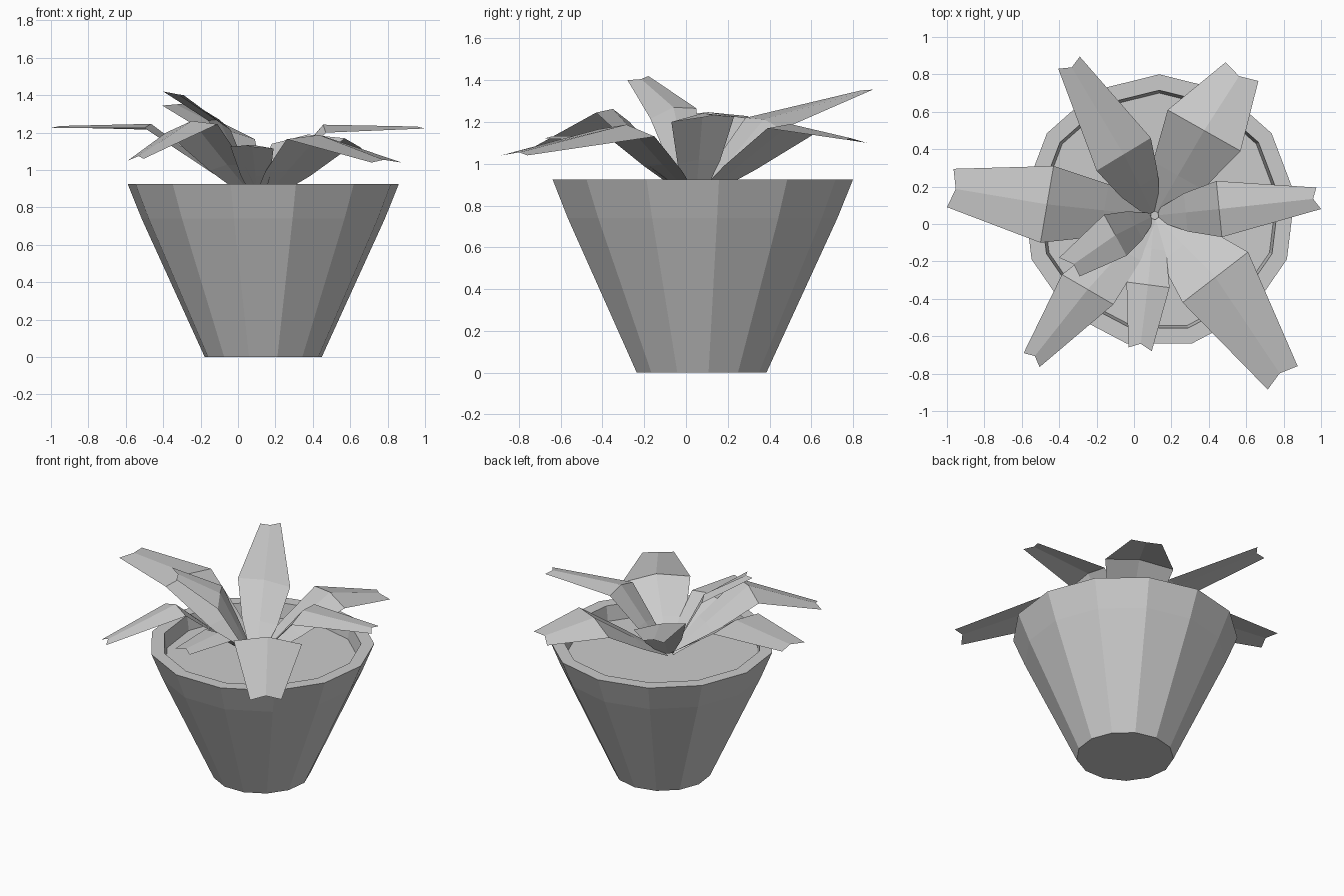
import bpy, math
from mathutils import Vector

if "Cube" in bpy.data.objects:
    bpy.data.objects.remove(bpy.data.objects["Cube"])

SIDES = 13
CX, CY = 0.135, 0.07


def make_object(name, verts, faces):
    mesh = bpy.data.meshes.new(name)
    mesh.from_pydata([tuple(v) for v in verts], [], faces)
    mesh.update()
    obj = bpy.data.objects.new(name, mesh)
    bpy.context.collection.objects.link(obj)
    return obj


def lathe(name, profile, cap_start=False, cap_end=False):
    """Spin (radius, z) rings around the pot axis."""
    verts, faces = [], []
    for r, z in profile:
        for i in range(SIDES):
            a = math.pi / 2 + 2 * math.pi * i / SIDES
            verts.append((CX + r * math.cos(a), CY + r * math.sin(a), z))
    for k in range(len(profile) - 1):
        for i in range(SIDES):
            j = (i + 1) % SIDES
            a, b = k * SIDES, (k + 1) * SIDES
            faces.append((a + i, a + j, b + j, b + i))
    if cap_start:
        faces.append(tuple(reversed(range(SIDES))))
    if cap_end:
        start = (len(profile) - 1) * SIDES
        faces.append(tuple(range(start, start + SIDES)))
    return make_object(name, verts, faces)


# Pot: tapered wall, flat rim and inner lip
lathe("pot", [(0.315, 0), (0.485, 0.37), (0.57, 0.555), (0.655, 0.74),
              (0.73, 0.925), (0.645, 0.925), (0.63, 0.82)], cap_start=True)
# Soil disc inside the rim
lathe("soil", [(0.60, 0.82), (0.632, 0.82)][::-1], cap_end=True)

ROOT = Vector((0.11, 0.045, 0.84))


def leaf(name, crease_a, crease_b, tip_a, tip_b, raise_mid=0.035):
    """Two-part folded leaf: rises from the root, bends at the crease, notched tip."""
    ca, cb, ta, tb = map(Vector, (crease_a, crease_b, tip_a, tip_b))
    up = Vector((0, 0, 1))
    crease = (ca + cb) / 2 + up * raise_mid
    tip = (ta + tb) / 2
    tip += (crease - tip).normalized() * 0.03 + up * 0.008
    side = (cb - ca) / 2
    direction = crease - ROOT
    direction.z = 0
    base = ROOT + direction.normalized() * 0.02
    low = base.lerp((ca + cb) / 2, 0.45)
    rows = [
        (base - side * 0.22, base, base + side * 0.22),
        (low - side * 0.68, low + up * raise_mid * 0.4, low + side * 0.68),
        (ca, crease, cb),
        (ta, tip, tb),
    ]
    verts = [v for row in rows for v in row]
    faces = []
    for k in range(3):
        for c in range(2):
            i = k * 3 + c
            faces.append((i, i + 1, i + 4, i + 3))
    return make_object(name, verts, faces)


# Leaves around the plant, crease corners then tip corners
leaf("leaf_left", (-0.50, -0.10, 1.225), (-0.43, 0.31, 1.215),
     (-1.0, 0.09, 1.225), (-0.965, 0.295, 1.228), 0.027)
leaf("leaf_back_left", (-0.20, 0.285, 1.22), (0.09, 0.46, 1.165),
     (-0.405, 0.83, 1.345), (-0.29, 0.895, 1.355), 0.02)
leaf("leaf_back_right", (0.18, 0.61, 1.14), (0.57, 0.39, 1.17),
     (0.49, 0.865, 1.10), (0.665, 0.765, 1.115))
leaf("leaf_right", (0.44, 0.23, 1.225), (0.47, -0.07, 1.20),
     (0.975, 0.195, 1.225), (1.0, 0.08, 1.222), 0.03)
leaf("leaf_front_right", (0.61, -0.15, 1.13), (0.26, -0.42, 1.165),
     (0.875, -0.76, 1.04), (0.715, -0.885, 1.04), 0.04)
leaf("leaf_front", (0.19, -0.34, 1.115), (-0.04, -0.31, 1.125),
     (0.095, -0.68, 1.12), (-0.03, -0.66, 1.125), 0.015)
leaf("leaf_front_left", (-0.11, -0.43, 1.245), (-0.385, -0.27, 1.20),
     (-0.505, -0.765, 1.06), (-0.59, -0.69, 1.05), 0.04)
# Short upright leaf near the middle
leaf("leaf_upright", (-0.04, -0.17, 1.215), (-0.16, 0.05, 1.265),
     (-0.29, -0.28, 1.40), (-0.40, -0.18, 1.42), 0.03)
